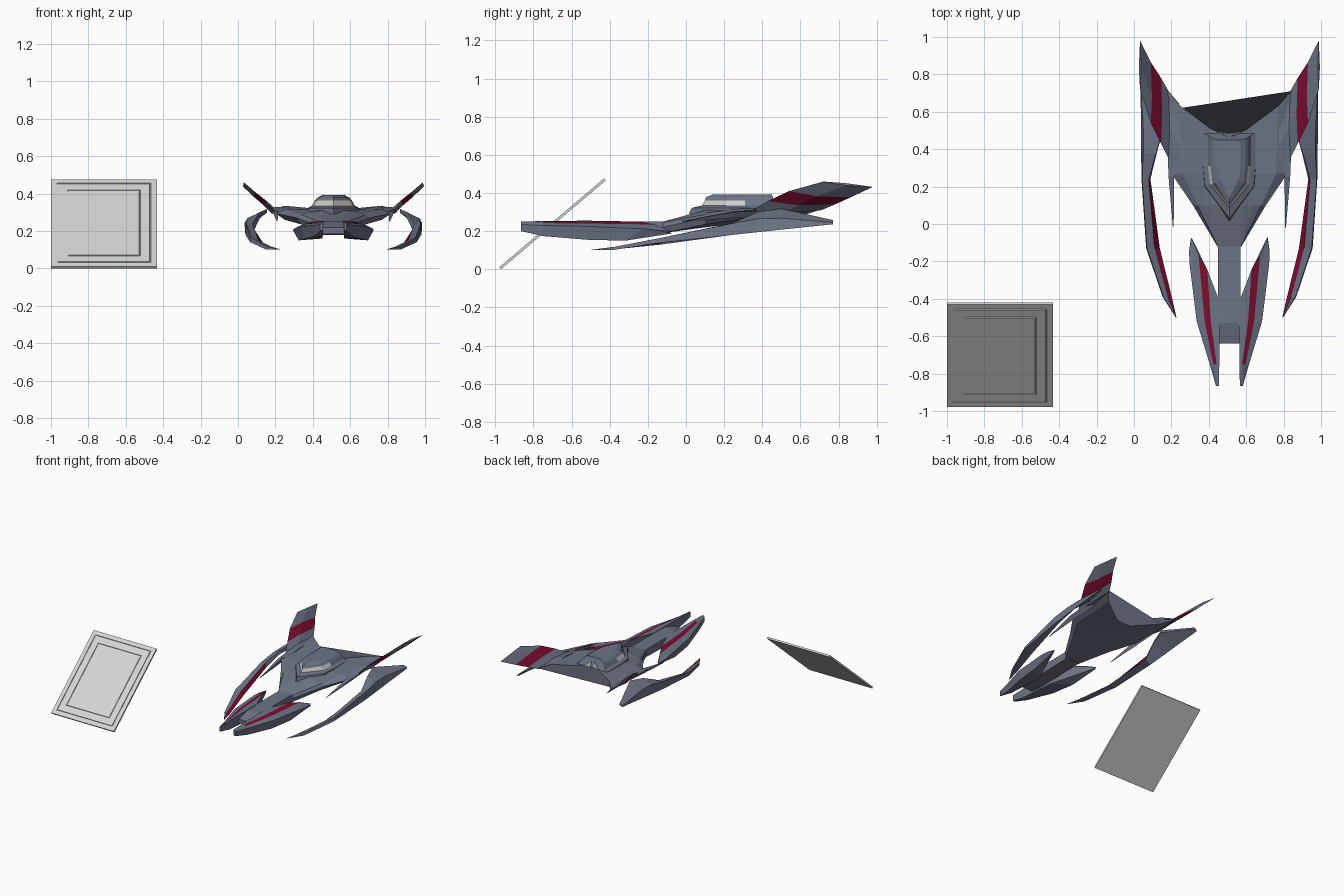
import bpy, bmesh, math
from mathutils import Matrix

CX = 0.51  # centreline of the ship


def material(name, rgb):
    m = bpy.data.materials.new(name)
    m.diffuse_color = (*rgb, 1)
    return m


GREY = material("slate grey", (0.155, 0.175, 0.235))
RED = material("dark red", (0.21, 0.004, 0.03))
GLASS = material("pale glass", (0.62, 0.63, 0.60))
PLATE = material("light grey", (0.66, 0.66, 0.65))


def finish(bm, name, mats):
    bmesh.ops.recalc_face_normals(bm, faces=bm.faces)
    me = bpy.data.meshes.new(name)
    bm.to_mesh(me)
    bm.free()
    for m in mats:
        me.materials.append(m)
    ob = bpy.data.objects.new(name, me)
    bpy.context.collection.objects.link(ob)
    return ob


def loft(name, rings, paint=lambda span, edge: 0, mats=(GREY, RED), sides=(1, -1)):
    """Skin closed rings of (offset from centreline, y, z); one object per side."""
    for s in sides:
        bm = bmesh.new()
        vs = [[bm.verts.new((CX + s * u, y, z)) for u, y, z in r] for r in rings]
        n = len(rings[0])
        for i in range(len(rings) - 1):
            for k in range(n):
                j = (k + 1) % n
                f = bm.faces.new((vs[i][k], vs[i][j], vs[i + 1][j], vs[i + 1][k]))
                f.material_index = paint(i, k)
        bm.faces.new(vs[0])
        bm.faces.new(vs[-1])
        tag = "" if len(sides) == 1 else ("_right" if s > 0 else "_left")
        finish(bm, name + tag, mats)


def at(y, *pts):
    return [(u, y, z) for u, z in pts]


def both(half):
    return half + [(-u, y, z) for u, y, z in reversed(half)]


# gull-shaped hull, notched at the rear
loft("hull", [
    both(at(-.12, (.058, .25), (.060, .25), (.062, .245), (.064, .22), (.06, .19), (.05, .19))),
    both(at(.10, (.06, .31), (.13, .297), (.17, .287), (.195, .27), (.17, .235), (.06, .22))),
    both(at(.27, (.06, .325), (.14, .315), (.25, .317), (.31, .295), (.26, .26), (.06, .24))),
    both([(.06, .49, .325), (.10, .51, .32), (.26, .63, .335), (.33, .71, .315),
          (.26, .62, .285), (.06, .49, .25)]),
], sides=(1,))

# neck leading to the blunt nose
loft("neck", [both(at(y, (.06, t), (.06, b))) for y, t, b in
              ((-.10, .25, .19), (-.53, .25, .18), (-.64, .22, .185))], sides=(1,))


# cockpit: stacked outlines with a window band
def outline(z, front, a, ya, b, rear):
    half = [(a, ya, z), (b, .31, z), (b, rear, z)]
    return [(0, front, z)] + half + [(-u, y, zz) for u, y, zz in reversed(half)]


loft("cockpit", [
    outline(.290, .015, .135, .20, .145, .485),
    outline(.322, .03, .13, .20, .14, .485),
    outline(.335, .085, .105, .21, .115, .475),
    outline(.362, .10, .09, .215, .10, .462),
    outline(.378, .105, .075, .22, .085, .455),
    outline(.392, .14, .05, .24, .06, .45),
], lambda i, k: int(i == 2 and k in (0, 1, 5, 6)), (GREY, GLASS), (1,))

# rear windows
loft("rear_window", [[(u, y + d, z) for u, y, z in
                      ((.012, .491, .262), (.05, .491, .285), (.055, .485, .33), (.014, .468, .365))]
                     for d in (0, .006)], lambda i, k: 0, (GLASS,))


# upswept wings with a red band across the span
def wing_ring(u, y0, y1, z0, z1, t):
    mid = y0 + (y1 - y0) * .45
    zm = (z0 + z1) / 2
    return [(u, y0, z0), (u - .006, mid, zm + t), (u, y1, z1), (u + .006, mid, zm - t)]


loft("wing", [
    wing_ring(.27, .24, .645, .30, .32, .018),
    wing_ring(.325, .35, .71, .312, .31, .016),
    wing_ring(.365, .43, .78, .358, .34, .013),
    wing_ring(.42, .54, .865, .41, .378, .011),
    wing_ring(.478, .72, .98, .46, .432, .006),
], lambda i, k: int(i == 2))

# curved side blades sweeping down and forward, red on the inside
loft("side_blade", [
    at(-.50, (.287, .100), (.286, .102), (.284, .102), (.283, .100)),
    at(-.39, (.357, .100), (.352, .115), (.330, .116), (.308, .103)),
    at(-.13, (.445, .140), (.440, .165), (.400, .150), (.372, .130)),
    at(.24, (.470, .180), (.467, .240), (.432, .242), (.422, .208)),
    at(.38, (.472, .195), (.460, .265), (.392, .302), (.388, .280)),
    at(.50, (.473, .208), (.460, .268), (.355, .318), (.355, .298)),
    at(.77, (.475, .236), (.474, .245), (.450, .258), (.450, .248)),
], lambda i, k: int(k == 2 and i < 3))

# small spikes under the wing roots
loft("root_spike", [
    at(-.02, (.302, .252), (.298, .254), (.299, .250)),
    at(.25, (.325, .300), (.295, .305), (.305, .268)),
    at(.50, (.335, .315), (.280, .320), (.300, .280)),
])

# nose pods with a red stripe
loft("nose_pod", [
    at(-.865, (.072, .235), (.068, .243), (.063, .248), (.056, .25), (.056, .205), (.070, .200)),
    at(-.75, (.105, .230), (.086, .242), (.068, .250), (.054, .253), (.056, .178), (.098, .174)),
    at(-.52, (.175, .225), (.132, .240), (.100, .250), (.052, .255), (.058, .165), (.160, .155)),
    [(.212, -.22, .212), (.165, -.165, .235), (.118, -.245, .250), (.058, -.40, .253),
     (.058, -.43, .160), (.185, -.32, .150)],
    [(.216, -.15, .205), (.203, -.075, .198), (.198, -.08, .200), (.195, -.09, .198),
     (.196, -.085, .188), (.205, -.072, .188)],
], lambda i, k: int(k == 1 and 1 <= i < 3))

# tilted square panel with two engraved border lines
bm = bmesh.new()
bmesh.ops.create_cube(bm, size=1, matrix=Matrix.Diagonal((.566, .72, .014, 1)))
face = max(bm.faces, key=lambda f: f.calc_center_median().z)
for margin in (.045, .07):
    bmesh.ops.inset_region(bm, faces=[face], thickness=margin)
    bmesh.ops.inset_region(bm, faces=[face], thickness=.002, depth=-.005)
    bmesh.ops.inset_region(bm, faces=[face], thickness=.005)
    bmesh.ops.inset_region(bm, faces=[face], thickness=.002, depth=.005)
bmesh.ops.transform(bm, verts=bm.verts, matrix=Matrix.Translation((-.717, -.70, .2385))
                    @ Matrix.Rotation(math.radians(40.3), 4, 'X'))
finish(bm, "tilted_panel", (PLATE,))
